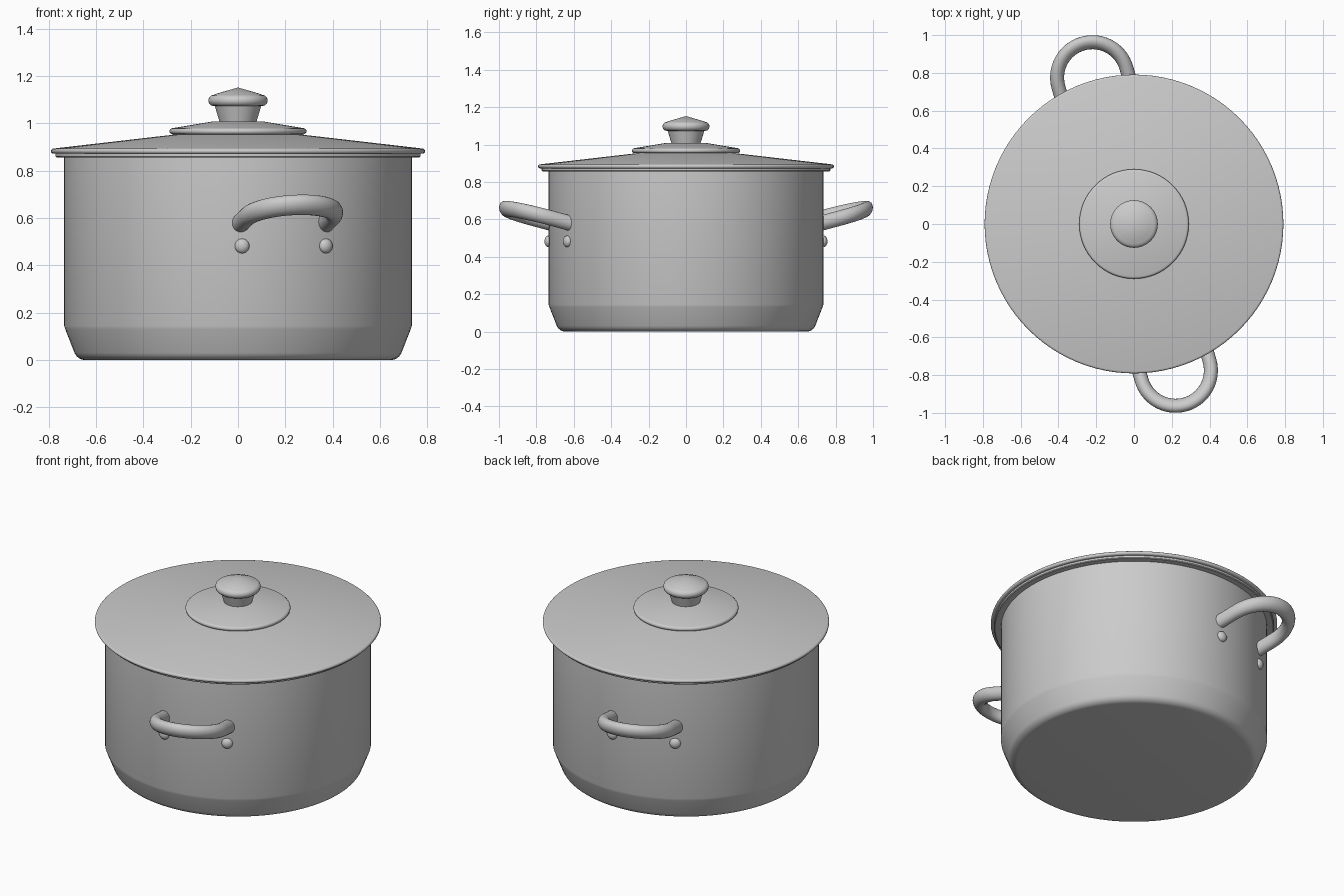
import bpy
import bmesh
from math import sin, cos, pi, radians, atan2
from mathutils import Matrix, Vector

if "Cube" in bpy.data.objects:
    bpy.data.objects.remove(bpy.data.objects["Cube"], do_unlink=True)

steel = bpy.data.materials.new("brushed_steel_grey")
steel.use_nodes = True
grey = (0.6, 0.6, 0.6, 1)
steel.diffuse_color = grey
steel.node_tree.nodes["Principled BSDF"].inputs["Base Color"].default_value = grey


def finish(name, bm, angle=35):
    """Turn a bmesh into a smooth shaded steel object."""
    bmesh.ops.recalc_face_normals(bm, faces=bm.faces)
    mesh = bpy.data.meshes.new(name)
    bm.to_mesh(mesh)
    bm.free()
    mesh.materials.append(steel)
    mesh.shade_smooth()
    mesh.set_sharp_from_angle(angle=radians(angle))
    obj = bpy.data.objects.new(name, mesh)
    bpy.context.scene.collection.objects.link(obj)
    return obj


def lathe(name, profile, steps=96):
    """Spin a (radius, height) profile around the z axis."""
    bm = bmesh.new()
    verts = [bm.verts.new((r, 0, z)) for r, z in profile]
    edges = [bm.edges.new(pair) for pair in zip(verts, verts[1:])]
    bmesh.ops.spin(bm, geom=verts + edges, axis=(0, 0, 1), cent=(0, 0, 0),
                   angle=2 * pi, steps=steps, use_duplicate=False)
    bmesh.ops.remove_doubles(bm, verts=bm.verts, dist=0.0005)
    return finish(name, bm)


def rounded(r, z, radius, start=-90, end=90, steps=6):
    """Points of a rounded edge, from angle start to end in degrees."""
    angles = [radians(start + (end - start) * i / steps) for i in range(steps + 1)]
    return [(r + radius * cos(a), z + radius * sin(a)) for a in angles]


# Pot with chamfered base, hollow inside
lathe("pot_body", [(0, 0)] + rounded(0.645, 0.05, 0.05, -90, -22)
      + [(0.73, 0.13), (0.735, 0.145), (0.735, 0.865), (0.715, 0.865),
         (0.715, 0.15), (0.66, 0.03), (0, 0.03)])

# Lid: seating flange, rolled rim and shallow cone
lathe("lid", [(0, 0.857), (0.768, 0.857), (0.772, 0.861), (0.772, 0.872)]
      + rounded(0.78, 0.883, 0.011) + [(0.25, 0.955), (0, 0.965)])

# Raised disc under the knob
lathe("lid_disc", [(0, 0.95), (0.25, 0.953)] + rounded(0.277, 0.967, 0.013)
      + [(0.11, 1.008), (0, 1.012)])

# Knob: flared neck and pointed cap
lathe("knob_neck", [(0, 1.0), (0.076, 1.0), (0.1, 1.08), (0, 1.08)], 48)
lathe("knob_cap", [(0, 1.073), (0.1, 1.073)] + rounded(0.102, 1.097, 0.024)
      + [(0.09, 1.126), (0, 1.152)], 48)

# Side handles: a tilted U shaped tube, modelled pointing along +x
BEND, HUB, ROOT, SIDES = 0.187, 0.806, 0.7, 20
path = [Vector((ROOT, -BEND)), Vector(((ROOT + HUB) / 2, -BEND))]
path += [Vector((HUB + BEND * cos(a), BEND * sin(a)))
         for a in (radians(-90 + 6 * i) for i in range(31))]
path += [Vector(((ROOT + HUB) / 2, BEND)), Vector((ROOT, BEND))]


def handle(name, turn):
    bm = bmesh.new()
    rings = []
    for i, p in enumerate(path):
        along = path[min(i + 1, len(path) - 1)] - path[max(i - 1, 0)]
        side = Vector((along.y, -along.x)).normalized()
        ring = []
        for k in range(SIDES):
            a = 2 * pi * k / SIDES
            q = p + side * 0.037 * cos(a)
            ring.append(bm.verts.new((q.x, q.y, 0.58 + 0.26 * (q.x - ROOT) + 0.042 * sin(a))))
        rings.append(ring)
    for a, b in zip(rings, rings[1:]):
        for k in range(SIDES):
            n = (k + 1) % SIDES
            bm.faces.new((a[k], a[n], b[n], b[k]))
    bm.faces.new(rings[0])
    bm.faces.new(rings[-1])
    bm.transform(Matrix.Rotation(turn, 4, "Z"))
    return finish(name, bm, 50)


def rivet(name, turn):
    bm = bmesh.new()
    bmesh.ops.create_uvsphere(bm, u_segments=20, v_segments=12, radius=0.031)
    bm.transform(Matrix.Rotation(turn, 4, "Z") @ Matrix.Translation((0.735, 0, 0.482))
                 @ Matrix.Diagonal((0.7, 1, 1, 1)))
    return finish(name, bm, 60)


front = atan2(-0.775, 0.22)
for label, turn in (("front", front), ("back", front + pi)):
    handle(label + "_handle", turn)
    for side, offset in (("left", radians(14.5)), ("right", radians(-14.5))):
        rivet(f"{label}_{side}_rivet", turn + offset)
